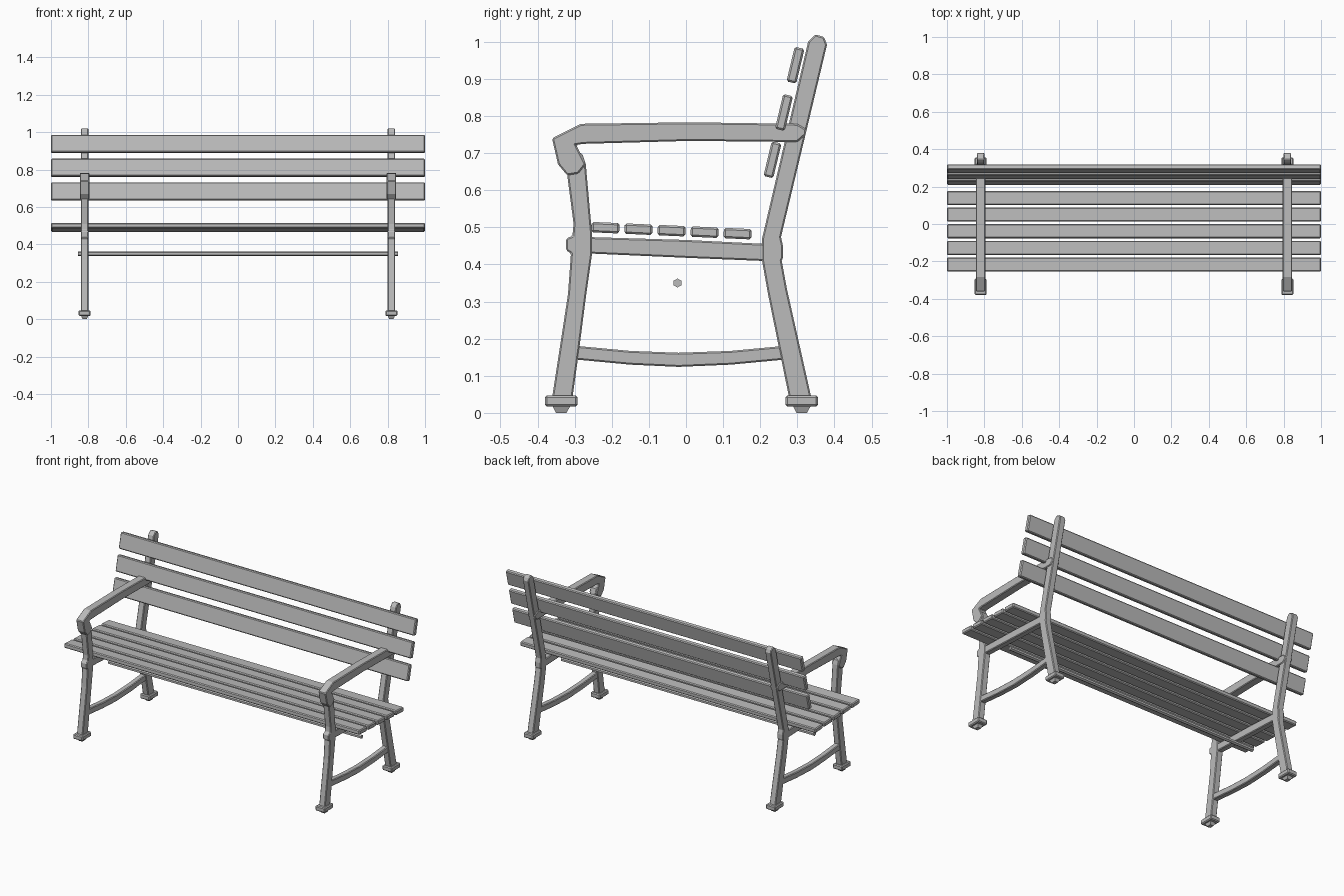
import bpy, bmesh, math
from mathutils import Matrix

cube = bpy.data.objects.get("Cube")
if cube:
    bpy.data.objects.remove(cube, do_unlink=True)

grey = bpy.data.materials.new("plain_grey")
grey.use_nodes = True
grey.diffuse_color = (0.5, 0.5, 0.5, 1)
grey.node_tree.nodes["Principled BSDF"].inputs["Base Color"].default_value = (0.5, 0.5, 0.5, 1)

FRAME_X = 0.82


def finish(name, bm, bevel=0.0, mirror=False):
    bmesh.ops.recalc_face_normals(bm, faces=bm.faces)
    mesh = bpy.data.meshes.new(name)
    bm.to_mesh(mesh)
    bm.free()
    mesh.materials.append(grey)
    ob = bpy.data.objects.new(name, mesh)
    bpy.context.collection.objects.link(ob)
    if bevel:
        mod = ob.modifiers.new("bevel", "BEVEL")
        mod.width = bevel
        mod.segments = 1
        mod.limit_method = "ANGLE"
        mod.angle_limit = math.radians(40)
    if mirror:
        ob.modifiers.new("mirror", "MIRROR")
    return ob


def side_part(name, outline, width, bevel=0.004):
    """Extrude a (y, z) outline across x and mirror it to the other end."""
    bm = bmesh.new()
    face = bm.faces.new([bm.verts.new((FRAME_X - width / 2, y, z)) for y, z in outline])
    ext = bmesh.ops.extrude_face_region(bm, geom=[face])
    moved = [v for v in ext["geom"] if isinstance(v, bmesh.types.BMVert)]
    bmesh.ops.translate(bm, verts=moved, vec=(width, 0, 0))
    return finish(name, bm, bevel, True)


def slat(name, y, z, depth, height, tilt):
    """Full-length board tilted about x."""
    bm = bmesh.new()
    matrix = (Matrix.Translation((0, y, z)) @ Matrix.Rotation(math.radians(tilt), 4, "X")
              @ Matrix.Diagonal((2, depth, height, 1)))
    bmesh.ops.create_cube(bm, size=1, matrix=matrix)
    return finish(name, bm, 0.005)


# Cast side frames
side_part("front_leg", [
    (-.361, .04), (-.318, .32), (-.31, .43), (-.323, .438), (-.323, .47), (-.306, .477),
    (-.303, .51), (-.32, .64), (-.31, .70), (-.28, .70), (-.27, .67), (-.253, .48),
    (-.253, .43), (-.27, .31), (-.288, .17), (-.306, .04)], 0.04)

side_part("back_leg", [
    (.278, .04), (.221, .32), (.205, .41), (.205, .47), (.329, 1.0), (.348, 1.02),
    (.372, 1.013), (.38, .992), (.256, .474), (.262, .447), (.262, .42), (.258, .41),
    (.272, .334), (.338, .04)], 0.04)

side_part("armrest", [
    (-.32, .64), (-.345, .67), (-.361, .74), (-.283, .779), (.01, .783), (.3, .779),
    (.323, .765), (.323, .75), (.3, .73), (.01, .733), (-.278, .725), (-.296, .722),
    (-.27, .67), (-.29, .645)], 0.05)

side_part("seat_rail", [
    (-.27, .474), (0, .466), (.22, .455), (.22, .409), (0, .418), (-.27, .43)], 0.036)

side_part("stretcher", [
    (-.30, .181), (-.15, .167), (-.02, .162), (.12, .167), (.27, .181),
    (.28, .145), (.12, .13), (-.02, .124), (-.15, .13), (-.31, .145)], 0.034)

# Foot pads with a tapered underside
for name, y in (("front_foot", -0.336), ("back_foot", 0.312)):
    bm = bmesh.new()
    bmesh.ops.create_cube(bm, size=1, matrix=Matrix.Translation((FRAME_X, y, 0.032))
                          @ Matrix.Diagonal((0.064, 0.087, 0.03, 1)))
    finish(name, bm, 0.005, True)
    bm = bmesh.new()
    bmesh.ops.create_cone(bm, cap_ends=True, segments=4, radius1=0.4, radius2=0.7, depth=0.02,
                          matrix=Matrix.Translation((FRAME_X, y, 0.01))
                          @ Matrix.Diagonal((0.04, 0.05, 1, 1))
                          @ Matrix.Rotation(math.pi / 4, 4, "Z"))
    finish(name + "_tip", bm, 0, True)

# Seat and backrest boards
for i in range(5):
    slat(f"seat_slat_{i + 1}", -0.217 + 0.089 * i, 0.499 - 0.004 * i, 0.075, 0.028, -2.6)
for i in range(3):
    slat(f"back_slat_{i + 1}", 0.233 + 0.031 * i, 0.682 + 0.1275 * i, 0.027, 0.096, -13.5)

# Hexagonal tie rod under the seat
bm = bmesh.new()
bmesh.ops.create_cone(bm, cap_ends=True, segments=6, radius1=0.012, radius2=0.012, depth=1.71,
                      matrix=Matrix.Translation((0, -0.023, 0.35))
                      @ Matrix.Rotation(math.pi / 2, 4, "Y")
                      @ Matrix.Rotation(math.pi / 2, 4, "Z"))
finish("tie_rod", bm)
